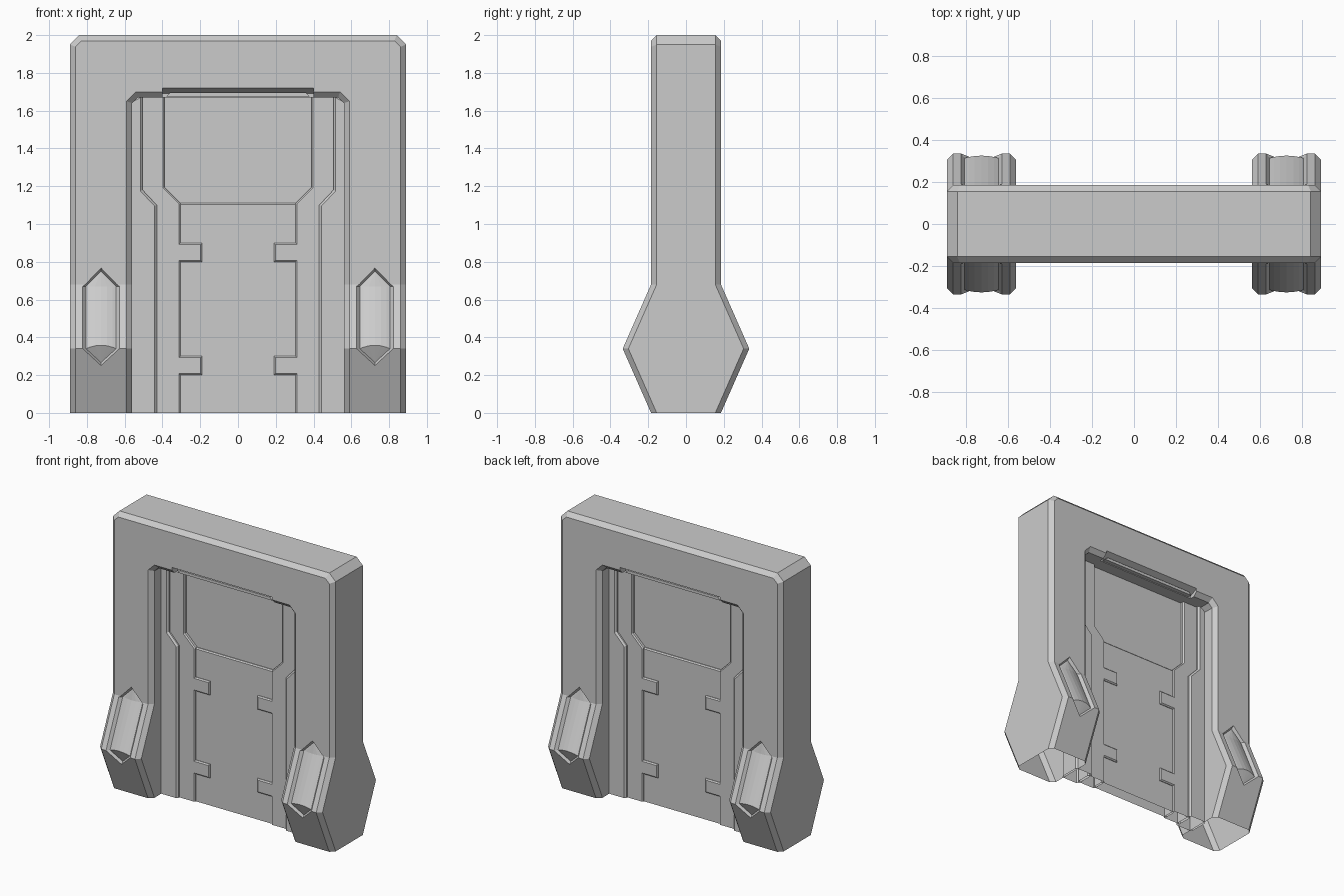
import bpy, bmesh

if "Cube" in bpy.data.objects:
    bpy.data.objects.remove(bpy.data.objects["Cube"])


def finish(bm, name):
    bmesh.ops.recalc_face_normals(bm, faces=bm.faces)
    me = bpy.data.meshes.new(name)
    bm.to_mesh(me)
    bm.free()
    ob = bpy.data.objects.new(name, me)
    bpy.context.collection.objects.link(ob)
    return ob


def open_bottom(bm):
    low = [f for f in bm.faces if all(v.co.z < 0.001 for v in f.verts)]
    bmesh.ops.delete(bm, geom=low, context='FACES')


def prism(name, outline, y0, y1, chamfer=0.0, mirror=False):
    """Extrude an x-z outline along y, chamfering the front and back rims."""
    bm = bmesh.new()
    for s in ((1, -1) if mirror else (1,)):
        a = [bm.verts.new((s * x, y0, z)) for x, z in outline]
        b = [bm.verts.new((s * x, y1, z)) for x, z in outline]
        bm.faces.new(a)
        bm.faces.new(b[::-1])
        n = len(outline)
        for i in range(n):
            j = (i + 1) % n
            bm.faces.new((a[i], a[j], b[j], b[i]))
    bmesh.ops.recalc_face_normals(bm, faces=bm.faces)
    open_bottom(bm)
    if chamfer:
        rim = [e for e in bm.edges if not e.is_boundary
               and abs(e.verts[0].co.y - e.verts[1].co.y) < 1e-5]
        bmesh.ops.bevel(bm, geom=rim, offset=chamfer, segments=1, affect='EDGES')
    return finish(bm, name)


def slot(sy):
    """Lintel slot cutter whose roof slopes down towards the inside."""
    bm = bmesh.new()
    a = [bm.verts.new((x, sy * y, z)) for x in (-.40, .40)
         for y, z in ((.12, 1.6), (.3, 1.6), (.3, 1.775), (.185, 1.72), (.12, 1.69))]
    bm.faces.new(a[:5])
    bm.faces.new(a[5:])
    for i in range(5):
        j = (i + 1) % 5
        bm.faces.new((a[i], a[j], a[5 + j], a[5 + i]))
    return finish(bm, "slot_cutter")


# Door frame: chamfered section swept up one leg, over the lintel, down the other
C = 0.03
half = [(b, (.89, z), (.86, z), (.59, z), (.56, z))
        for z, b in ((0, .185), (.34, .335), (.68, .185))]
half += [(.185, (.89, 1.95), (.86, 1.938), (.59, 1.65), (.56, 1.64)),
         (.185, (.84, 2.0), (.828, 1.97), (.54, 1.70), (.53, 1.67))]
stations = [(1, h) for h in half] + [(-1, h) for h in half[::-1]]
bm = bmesh.new()
rings = []
for s, (b, o, oi, ii, i) in stations:
    pts = [(o, b - C), (oi, b), (ii, b), (i, b - C), (i, C - b), (ii, -b), (oi, -b), (o, C - b)]
    rings.append([bm.verts.new((s * p[0], y, p[1])) for p, y in pts])
for r, q in zip(rings, rings[1:]):
    for k in range(8):
        m = (k + 1) % 8
        bm.faces.new((r[k], r[m], q[m], q[k]))
bm.faces.new(rings[0])
bm.faces.new(rings[-1])
frame = finish(bm, "door_frame")


# Pocket cutter for the leg bulges: tapered hexagon with a gently rounded floor
def bulge(z):
    return max(.185, .335 - abs(z - .34) * .15 / .34)


def pocket(sx, sy):
    bm = bmesh.new()

    def ring(k, off):
        pts = [(0, .34 - .092 * k), (.1 * k, .34), (.1 * k, .67), (0, .67 + .1 * k),
               (-.1 * k, .67), (-.1 * k, .34)]
        return [bm.verts.new((sx * .725 + x, sy * (bulge(z) + off), z)) for x, z in pts]
    out, inn = ring(1.2, .03), ring(.8, -.022)
    for k in range(6):
        m = (k + 1) % 6
        bm.faces.new((out[k], out[m], inn[m], inn[k]))
    bm.faces.new((out[0], out[1], out[5]))
    bm.faces.new((out[1], out[2], out[4], out[5]))
    bm.faces.new((out[2], out[3], out[4]))
    low, high = [inn[5]], [inn[4]]
    for t in (-.75, -.4, 0, .4, .75):
        d = .012 * (1 - t * t)
        low.append(bm.verts.new((sx * .725 + .08 * t, sy * (.313 + d), .34 + 1.5 * d)))
        high.append(bm.verts.new((sx * .725 + .08 * t, sy * (bulge(.67) - .022 + d), .67)))
    low.append(inn[1])
    high.append(inn[2])
    for k in range(6):
        bm.faces.new((low[k], low[k + 1], high[k + 1], high[k]))
        bm.faces.new((low[k], low[k + 1], inn[0]))
        bm.faces.new((high[k], high[k + 1], inn[3]))
    return finish(bm, "pocket_cutter")


cutters = [pocket(sx, sy) for sx in (1, -1) for sy in (1, -1)]
cutters += [slot(sy) for sy in (1, -1)]
bpy.context.view_layer.objects.active = frame
for c in cutters:
    m = frame.modifiers.new("cut", 'BOOLEAN')
    m.operation, m.object, m.solver = 'DIFFERENCE', c, 'EXACT'
    bpy.ops.object.modifier_apply(modifier=m.name)
    bpy.data.objects.remove(c)
bm = bmesh.new()
bm.from_mesh(frame.data)
open_bottom(bm)
bm.to_mesh(frame.data)
bm.free()

# Bars set in the lintel slots
for sy in (1, -1):
    y0, y1 = sorted((sy * .11, sy * .15))
    prism("lintel_bar", [(-.38, 1.675), (.38, 1.675), (.36, 1.695), (-.36, 1.695)], y0, y1)

# Jambs at each side of the opening
prism("door_jamb", [(.575, 0), (.43, 0), (.43, 1.10), (.505, 1.18), (.505, 1.69), (.575, 1.65)],
      -.078, .078, .012, True)

# Raised door borders with hinge tabs
border = [(.305, 0)]
for z in (.2, .8):
    border += [(.305, z), (.19, z), (.19, z + .1), (.305, z + .1)]
border += [(.305, 1.11), (.39, 1.195), (.39, 1.69), (.52, 1.69), (.52, 1.17), (.45, 1.09), (.45, 0)]
prism("door_border", border, -.056, .056, .008, True)

# Lower door leaf and recessed upper panel
prism("door_leaf", [(-.32, 0), (.32, 0), (.32, 1.11), (-.32, 1.11)], -.044, .044, .008)
prism("upper_panel", [(-.40, 1.05), (.40, 1.05), (.40, 1.69), (-.40, 1.69)], -.03, .03)
